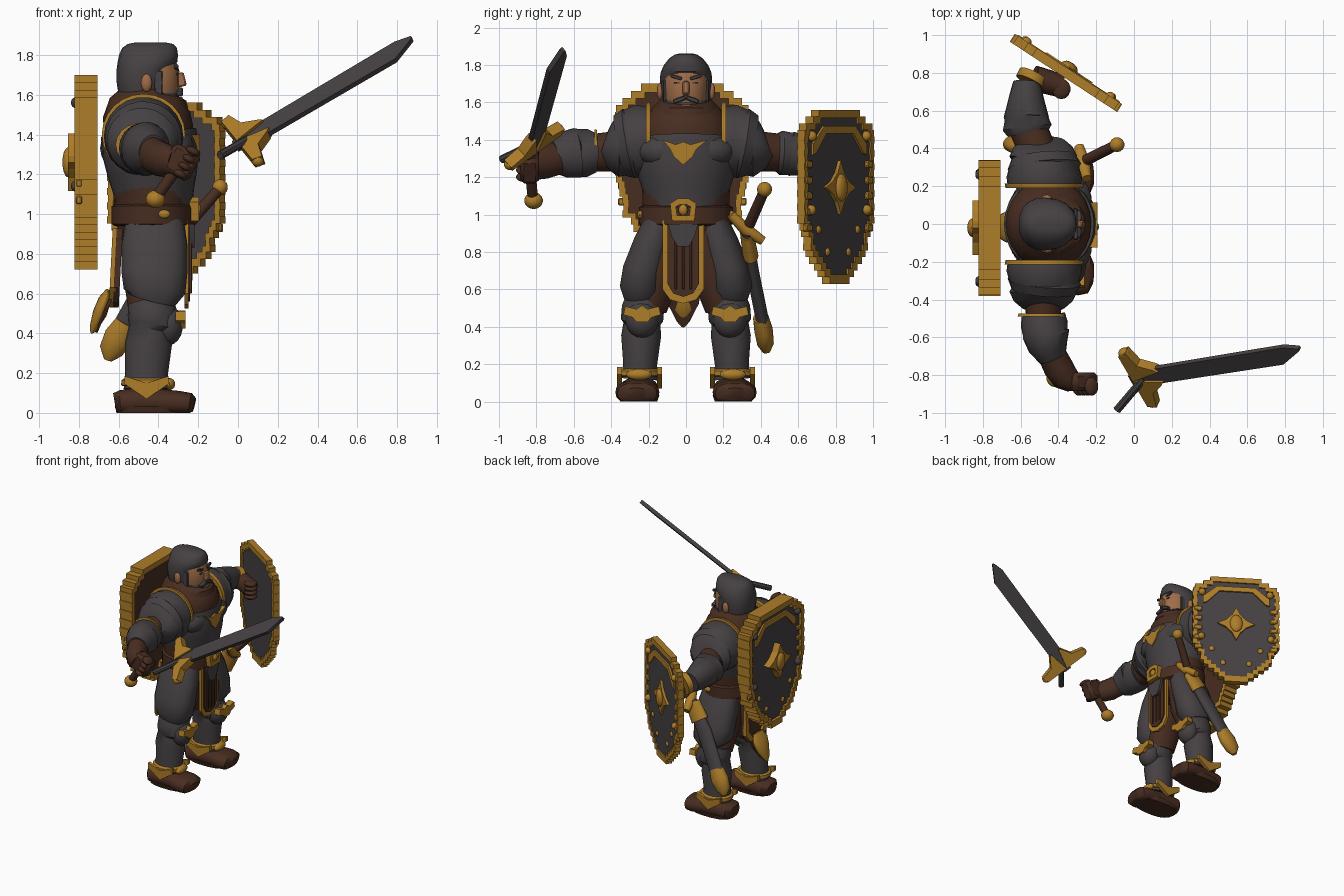
import bpy, bmesh, math
from mathutils import Vector, Matrix


def mat(name, r, g, b):
    m = bpy.data.materials.new(name)
    m.diffuse_color = (r, g, b, 1)
    return m


GREY = mat("iron grey", .06, .052, .055)
GOLD = mat("old gold", .42, .205, .022)
BROWN = mat("leather brown", .064, .026, .015)
SKIN = mat("tan skin", .34, .15, .065)


def finish(name, bm, *mats, angle=40):
    bmesh.ops.recalc_face_normals(bm, faces=bm.faces)
    me = bpy.data.meshes.new(name)
    bm.to_mesh(me)
    bm.free()
    for m in mats:
        me.materials.append(m)
    me.shade_smooth()
    me.set_sharp_from_angle(angle=math.radians(angle))
    ob = bpy.data.objects.new(name, me)
    bpy.context.collection.objects.link(ob)
    return ob


def limb(name, m, rings, n=18, s=1, floor=-9, power=1, level=False):
    """Capped tube through rings of (x, y, z, radius a, radius b); level keeps rings horizontal."""
    bm, loops = bmesh.new(), []
    P = [Vector((r[0], s * r[1], r[2])) for r in rings]
    for i, r in enumerate(rings):
        t = (P[min(i + 1, len(P) - 1)] - P[max(i - 1, 0)]).normalized()
        if level:
            t = Vector((0, 0, 1))
        ref = Vector((0, 1, 0)) if abs(t.x) > .85 else Vector((1, 0, 0))
        u = (ref - t * ref.dot(t)).normalized()
        v = t.cross(u)
        loop = []
        for k in range(n):
            c, d = math.cos(math.tau * k / n), math.sin(math.tau * k / n)
            c, d = (math.copysign(abs(q) ** power, q) for q in (c, d))
            p = P[i] + u * r[3] * c + v * r[4] * d
            p.z = max(p.z, floor)
            loop.append(bm.verts.new(p))
        loops.append(loop)
    for a, b in zip(loops, loops[1:]):
        for k in range(n):
            bm.faces.new((a[k], a[(k + 1) % n], b[(k + 1) % n], b[k]))
    bm.faces.new(loops[0])
    bm.faces.new(loops[-1])
    return finish(name, bm, m)


def ball(name, m, c, r, rot=None):
    bm = bmesh.new()
    M = Matrix.Translation(c) @ (rot or Matrix()) @ Matrix.Diagonal((*r, 1))
    bmesh.ops.create_uvsphere(bm, u_segments=14, v_segments=9, radius=1, matrix=M)
    return finish(name, bm, m)


def box(name, m, c, size, rot=None):
    bm = bmesh.new()
    M = Matrix.Translation(c) @ (rot or Matrix()) @ Matrix.Diagonal((*size, 1))
    bmesh.ops.create_cube(bm, size=1, matrix=M)
    bmesh.ops.bevel(bm, geom=bm.edges[:], offset=min(size) * .2, segments=1, affect='EDGES')
    return finish(name, bm, m)


def frame(o, u, v, w):
    M = Matrix((u, v, w)).transposed().to_4x4()
    M.translation = o
    return M


def plate(name, m, pts, M, w0, w1, hole=None):
    """Outline in local u, v extruded from w0 to w1; hole maps it to an inner outline."""
    bm = bmesh.new()
    mk = lambda f, w: [bm.verts.new(M @ Vector((*f(p), w))) for p in pts]
    same = lambda p: p
    a, b = mk(same, w0), mk(same, w1)
    pairs = [(a, b)]
    if hole:
        c, d = mk(hole, w0), mk(hole, w1)
        pairs += [(a, c), (b, d), (c, d)]
    else:
        bm.faces.new(a)
        bm.faces.new(b)
    for p, q in pairs:
        for k in range(len(pts)):
            j = (k + 1) % len(pts)
            bm.faces.new((p[k], p[j], q[j], q[k]))
    return finish(name, bm, m, angle=20)


def shield(name, M, prof, rows, thick, back, star_w, stud):
    """Stepped heater shield: gold rim, face, lining, star boss, studs."""
    top, low = prof[0][0], prof[-1][0]
    right = []
    for i in range(rows):
        z = top + (low - top) * (i + .5) / rows
        for (z0, h0), (z1, h1) in zip(prof, prof[1:]):
            if z1 <= z <= z0:
                h = h0 + (h1 - h0) * (z0 - z) / (z0 - z1)
        h = round(h / .02) * .02 - (.005 if i % 2 else 0)
        right += [(h, top + (low - top) * i / rows), (h, top + (low - top) * (i + 1) / rows)]
    pts = right + [(-x, z) for x, z in reversed(right)]
    mid = (top + low) / 2 + .03
    ins = lambda k: (lambda p: (p[0] * k, mid + (p[1] - mid) * k))
    plate(name + "_rim", GOLD, pts, M, -thick / 2, thick / 2, ins(.9))
    core = [ins(.94)(p) for p in pts]
    f = thick * .3
    plate(name + "_face", GREY, core, M, 0, f)
    plate(name + "_lining", back, core, M, -f, 0)
    star = []
    for k in range(16):
        r = (.145, .085, .08, .085)[k % 4]
        star.append((r * math.sin(math.tau * k / 16), mid + .02 + r * math.cos(math.tau * k / 16)))
    plate(name + "_star", GOLD, star, M, 0, star_w)
    rot = M.to_3x3().to_4x4()
    ball(name + "_boss", GOLD, M @ Vector((0, mid + .02, star_w)), (.05, .075, .028), rot)
    hw = max(h for _, h in prof)
    for s in (-1, 1):
        # inner chevron below the top edge
        ch = [(0, top - .085), (s * .15, top - .085), (s * .26, top - .18), (s * .26, top - .24), (s * .23, top - .23),
              (s * .13, top - .125), (0, top - .125)]
        plate(name + "_chevron", GOLD, ch, M, 0, f + .014)
        for k in range(5):
            z = top - .29 - k * .085
            box(name + "_tooth", GOLD, M @ Vector((s * hw * .87, z, f)), (.06, .04, .03), rot)
        for k in range(2):
            ball(name + "_rivet", GOLD, M @ Vector((s * (.56 - k * .26) * hw, low + .29 - k * .12, f)), (.022, .022, .012), rot)
        for u, z in ((.78, top - .14), (.80, mid - .1)):
            ball(name + "_stud", stud, M @ Vector((s * hw * u, z, thick * .42)), (.028, .028, .028))


Z = Vector((0, 0, 1))
t = Vector((.836, -.548, 0))
shield("held_shield", frame((-.36, .80, 0), -t, Z, Vector((.548, .836, 0))),
       [(1.56, .19), (1.53, .22), (1.48, .31), (1.46, .34), (.97, .34), (.80, .26), (.70, .17), (.63, .07)], 26, .05, GREY, .035, GOLD)
shield("back_shield", frame((-.765, -.02, 0), Vector((0, -1, 0)), Z, Vector((-1, 0, 0))),
       [(1.70, .20), (1.66, .25), (1.62, .31), (1.58, .36), (1.2, .36), (1.0, .31), (.85, .22), (.72, .06)], 26, .115, BROWN, .09, GREY)

# torso, breastplate, collar, belt
limb("torso", BROWN, [(-.43, 0, .8, .15, .2), (-.43, 0, 1.0, .19, .23), (-.43, 0, 1.3, .21, .24), (-.45, 0, 1.42, .225, .25),
                      (-.46, 0, 1.5, .22, .23), (-.46, 0, 1.57, .185, .18), (-.45, 0, 1.63, .12, .12)], 24)
limb("breastplate", GREY, [(-.42, 0, 1.03, .19, .21), (-.425, 0, 1.12, .205, .23), (-.43, 0, 1.2, .225, .255),
                           (-.44, 0, 1.32, .245, .28), (-.45, 0, 1.41, .24, .25), (-.45, 0, 1.42, .2, .22)], 28)
limb("collar", BROWN, [(-.45, 0, 1.53, .2, .18), (-.45, 0, 1.57, .19, .17), (-.45, 0, 1.6, .14, .14)], 24)
limb("belt", BROWN, [(-.43, 0, .94, .19, .23), (-.43, 0, .95, .205, .25), (-.43, 0, 1.04, .205, .25), (-.43, 0, 1.05, .19, .23)], 28)
FR = lambda x: frame((x, -.015, 0), Vector((0, 1, 0)), Z, Vector((1, 0, 0)))
sq = [(-.06, .965), (.06, .965), (.07, 1.06), (.03, 1.085), (-.03, 1.085), (-.07, 1.06)]
plate("buckle", GOLD, sq, FR(-.215), -.03, .02, lambda p: (p[0] * .55, 1.025 + (p[1] - 1.025) * .5))
ball("buckle_pin", GOLD, (-.205, -.015, 1.025), (.02, .025, .03))
plate("chest_emblem", GOLD, [(0, 1.265), (.05, 1.31), (.07, 1.35), (.13, 1.40), (.04, 1.375), (0, 1.39), (-.04, 1.375),
                             (-.11, 1.40), (-.07, 1.35), (-.05, 1.31)], FR(-.21), -.04, .018)

# loincloths and belt tongue
tab = [(-.11, .97), (-.11, .60), (-.07, .545), (0, .525), (.07, .545), (.11, .60), (.11, .97)]
plate("front_cloth_trim", GOLD, tab, FR(-.25), -.02, 0)
plate("front_cloth", BROWN, [(x * .76, .97 + (z - .97) * .92) for x, z in tab], FR(-.25), 0, .009)
for y in (-.04, 0, .04):
    box("cloth_pleat", BROWN, (-.24, -.015 + y, .74), (.015, .012, .28))
plate("belt_tongue", GREY, [(-.08, .95), (-.06, .88), (-.03, .83), (.03, .83), (.06, .88), (.08, .95)], FR(-.24), -.01, .02)
B = frame((-.61, -.015, .93), Vector((0, 1, 0)), Vector((.05, 0, .9987)), Vector((-.9987, 0, .05)))
tail = [(-.13, 0), (-.14, -.30), (-.08, -.37), (0, -.40), (.08, -.37), (.14, -.30), (.13, 0)]
plate("back_cloth", BROWN, tail, B, -.03, .0)
plate("back_cloth_trim", GOLD, tail, B, -.01, .02, lambda p: (p[0] * .72, p[1] * .88 - .01))
L = frame((-.645, -.015, .62), Vector((0, 1, 0)), Vector((.4, 0, .917)), Vector((-.917, 0, .4)))
plate("tail_lining", BROWN, [(-.09, 0), (-.085, -.09), (-.04, -.18), (0, -.225), (.04, -.18), (.085, -.09), (.09, 0)], L, -.03, -.015)
limb("tail_point", GOLD, [(-.65, -.015, .62, .012, .06), (-.67, -.015, .57, .032, .085), (-.695, -.015, .50, .036, .07),
                          (-.725, -.015, .43, .022, .035), (-.737, -.015, .40, .006, .01)])

for s in (-1, 1):
    # legs
    limb("trouser", BROWN, [(-.43, .10, .95, .15, .11), (-.43, .145, .7, .15, .125), (-.44, .20, .5, .11, .1)], s=s)
    limb("thigh_plate", GREY, [(-.42, .14, .95, .15, .09), (-.42, .18, .85, .165, .1), (-.42, .23, .7, .165, .11),
                               (-.42, .245, .61, .155, .11), (-.43, .24, .57, .12, .095)], s=s, power=.85)
    limb("shin_guard", GREY, [(-.44, .22, .56, .115, .1), (-.43, .23, .5, .125, .115), (-.43, .235, .44, .125, .115),
                              (-.445, .235, .42, .105, .1), (-.45, .24, .35, .118, .108), (-.46, .245, .2, .108, .092),
                              (-.46, .25, .12, .115, .1)], s=s)
    K = frame((-.285, s * .235, .465), Vector((0, 1, 0)), Z, Vector((1, 0, 0)))
    ball("knee_cap", GREY, (-.35, s * .235, .44), (.075, .09, .10))
    plate("knee_trim", GOLD, [(-.1, .0), (-.09, .045), (-.03, .03), (0, .05), (.03, .03), (.09, .045), (.1, 0), (.05, -.015),
                              (.03, -.04), (-.03, -.04), (-.05, -.015)], K, -.03, .022)
    # ankle band with a pointed flap on each flank
    limb("ankle_band", GOLD, [(-.46, .25, .135, .12, .105), (-.46, .25, .14, .128, .115), (-.46, .25, .165, .126, .112),
                              (-.46, .25, .175, .11, .1)], 20, s=s)
    for y in (.14, .355):
        plate("ankle_flap", GOLD, [(-.57, .185), (-.46, .15), (-.35, .185), (-.35, .145), (-.46, .07), (-.57, .145)],
              frame((0, s * y, 0), Vector((1, 0, 0)), Z, Vector((0, s, 0))), -.012, .015)
    ball("ankle_ornament", GOLD, (-.345, s * .25, .145), (.03, .07, .03))
    ball("belt_stud", GOLD, (-.37, s * .245, 1.0), (.03, .015, .022))
    limb("boot", BROWN, [(-.62, .245, .05, .06, .05), (-.59, .245, .055, .1, .06), (-.48, .25, .06, .105, .07),
                         (-.38, .255, .055, .105, .065), (-.29, .26, .05, .118, .06), (-.24, .262, .045, .105, .055),
                         (-.22, .263, .04, .06, .035)], s=s, floor=0, power=.8)
    limb("boot_sole", BROWN, [(-.43, .253, 0, .18, .1), (-.43, .253, .035, .19, .112)], s=s, power=.8)
    # layered shoulder armour with gold inner edge
    limb("shoulder_trim", GOLD, [(-.475, .19, 1.40, .205, .2), (-.475, .215, 1.40, .21, .205)], 24, s=s)
    limb("shoulder_plate", GREY, [(-.475, .21, 1.39, .195, .19), (-.475, .25, 1.39, .2, .2), (-.475, .30, 1.38, .185, .185),
                                  (-.475, .304, 1.38, .195, .19), (-.48, .355, 1.37, .17, .165), (-.48, .359, 1.37, .18, .17),
                                  (-.48, .41, 1.37, .155, .125), (-.48, .44, 1.38, .115, .08)], 22, s=s)
    ball("pectoral", GREY, (-.32, s * .11, 1.34), (.10, .15, .09))

# right arm and clenched hand
limb("right_sleeve", BROWN, [(-.48, -.36, 1.34, .1, .11), (-.48, -.52, 1.33, .09, .1)])
limb("right_bracer_trim", GOLD, [(-.49, -.475, 1.35, .122, .105), (-.49, -.49, 1.35, .126, .108)])
limb("right_bracer", GREY, [(-.48, -.48, 1.33, .115, .105), (-.475, -.53, 1.33, .125, .13), (-.47, -.58, 1.33, .118, .13),
                            (-.465, -.584, 1.33, .125, .135), (-.455, -.65, 1.32, .105, .125), (-.43, -.71, 1.31, .075, .09)])
limb("right_wrist", BROWN, [(-.44, -.68, 1.305, .075, .09), (-.40, -.76, 1.28, .08, .09), (-.365, -.81, 1.27, .075, .085),
                            (-.32, -.84, 1.26, .055, .065)])
box("right_palm", BROWN, (-.285, -.835, 1.26), (.15, .1, .15), Matrix.Rotation(.5, 4, 'Y'))
for k in range(4):
    ball("right_finger", BROWN, (-.225 - k * .022, -.86, 1.315 - k * .038), (.04, .05, .022), Matrix.Rotation(.5, 4, 'Y'))
limb("grip", BROWN, [(-.25, -.84, 1.31, .03, .03), (-.40, -.82, 1.10, .028, .028)])
ball("grip_pommel", GOLD, (-.415, -.815, 1.075), (.05, .05, .045))

# left arm and hand behind the held shield
limb("left_sleeve", BROWN, [(-.5, .36, 1.34, .1, .11), (-.57, .53, 1.33, .1, .1)])
limb("left_bracer", GREY, [(-.56, .48, 1.33, .11, .1), (-.565, .51, 1.33, .13, .12), (-.57, .56, 1.325, .115, .115),
                           (-.57, .564, 1.325, .12, .12), (-.57, .68, 1.31, .09, .1), (-.565, .75, 1.3, .075, .08)])
limb("left_cuff", GOLD, [(-.55, .75, 1.30, .082, .085), (-.53, .79, 1.29, .082, .085)])
limb("left_wrist", BROWN, [(-.53, .77, 1.29, .07, .07), (-.45, .75, 1.27, .065, .07), (-.39, .73, 1.26, .06, .07)])
for k in range(4):
    ball("left_finger", BROWN, (-.385, .715, 1.31 - k * .035), (.05, .055, .022))

# loose sword: blade, quillons and stub
d = Vector((.853, .137, .503)).normalized()
w = Vector((-.41, .695, .5))
w = (w - d * w.dot(d)).normalized()
S = frame(Vector((.045, -.81, 1.375)), d, w, d.cross(w))
plate("sword_blade", GREY, [(-.07, -.03), (0, -.05), (.85, -.057), (.985, .015), (.985, .03), (.9, .055), (0, .05), (-.07, .03)],
      S, -.014, .014)
for s in (-1, 1):
    plate("sword_quillon", GOLD, [(-.05, 0), (-.05, s * .06), (-.05, s * .18), (.0, s * .195), (.025, s * .1), (.10, s * .055),
                                  (.12, s * .035), (.04, s * .02)], S, -.03, .03)
    ball("quillon_end", GOLD, S @ Vector((-.025, s * .175, 0)), (.032, .032, .032))
limb("sword_stub", GREY, [(-.09, -.985, 1.295, .022, .022), (.05, -.82, 1.375, .022, .022)], 8)

# sheathed blade on the left hip
limb("sheathed_grip", BROWN, [(-.10, .415, 1.12, .028, .028), (-.25, .34, .95, .03, .03)])
ball("sheathed_pommel", GOLD, (-.09, .42, 1.135), (.04, .04, .04))
limb("sheathed_guard", GOLD, [(-.25, .24, 1.0, .025, .025), (-.27, .32, .92, .04, .035), (-.29, .41, .86, .025, .025)])
limb("scabbard_throat", GOLD, [(-.29, .325, .90, .065, .036), (-.37, .345, .78, .075, .042)])
limb("scabbard", GREY, [(-.28, .325, .91, .05, .03), (-.42, .355, .70, .062, .035), (-.6, .42, .38, .06, .035)])
limb("scabbard_tip", GOLD, [(-.56, .40, .45, .06, .042), (-.60, .415, .38, .075, .05), (-.64, .425, .31, .06, .045),
                            (-.655, .43, .265, .02, .02)])

# head: face, hair, beard, features
limb("face", SKIN, [(-.43, 0, 1.52, .1, .09), (-.42, 0, 1.62, .125, .115), (-.42, 0, 1.72, .125, .118), (-.43, 0, 1.79, .11, .1)], level=True)
limb("hair", GREY, [(-.49, 0, 1.50, .07, .09), (-.49, 0, 1.56, .105, .12), (-.485, 0, 1.66, .125, .138), (-.475, 0, 1.73, .135, .14),
                    (-.455, 0, 1.765, .15, .134), (-.45, 0, 1.80, .148, .118), (-.445, 0, 1.835, .138, .09),
                    (-.44, 0, 1.855, .115, .06), (-.44, 0, 1.862, .08, .035)], 20, level=True, power=.9)
limb("beard", GREY, [(-.36, 0, 1.495, .05, .04), (-.37, 0, 1.53, .085, .08), (-.385, 0, 1.58, .1, .108), (-.41, 0, 1.61, .1, .12)], level=True)
box("nose", SKIN, (-.29, 0, 1.675), (.05, .035, .07), Matrix.Rotation(-.25, 4, 'Y'))
box("mouth", SKIN, (-.286, 0, 1.585), (.012, .05, .014))
for s in (-1, 1):
    box("moustache", GREY, (-.295, s * .035, 1.615), (.035, .07, .024), Matrix.Rotation(-s * .35, 4, 'X'))
    box("eyebrow", GREY, (-.309, s * .052, 1.735), (.02, .065, .018), Matrix.Rotation(s * .3, 4, 'X'))
    box("eye", GREY, (-.305, s * .048, 1.705), (.01, .03, .01))
    box("sideburn", GREY, (-.40, s * .112, 1.66), (.04, .02, .12))
    ball("ear", SKIN, (-.46, s * .138, 1.66), (.028, .018, .045))
